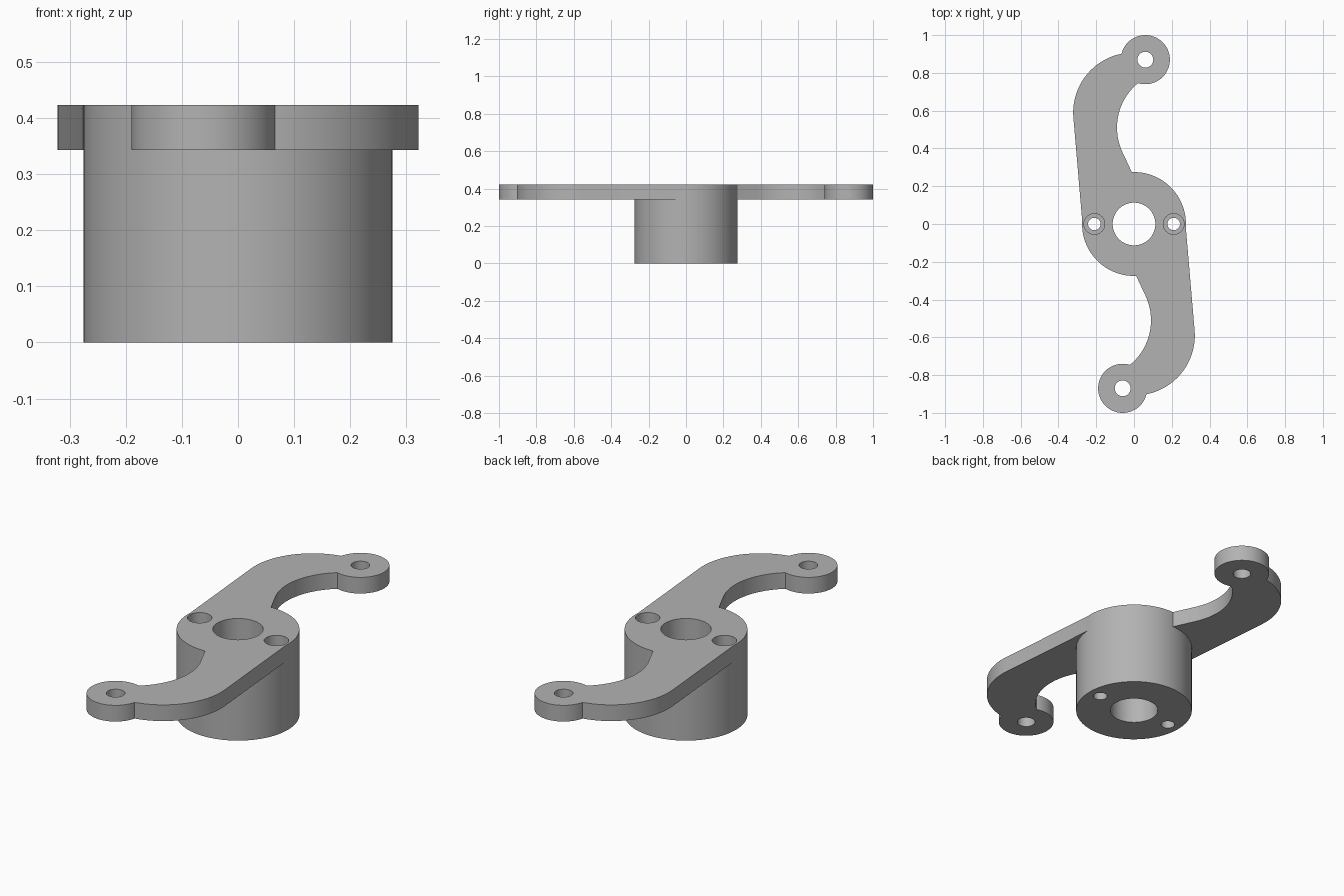
import bpy, bmesh
from math import cos, sin, radians

TOP, ARM_BOTTOM = 0.423, 0.343

cube = bpy.data.objects.get("Cube")
if cube:
    bpy.data.objects.remove(cube, do_unlink=True)

grey = bpy.data.materials.new("plain grey")
grey.use_nodes = True
colour = (0.45, 0.45, 0.45, 1)
grey.diffuse_color = colour
grey.node_tree.nodes["Principled BSDF"].inputs["Base Color"].default_value = colour


def arc(cx, cy, r, start, end, steps):
    """Points along an arc, angles in degrees."""
    angles = [radians(start + (end - start) * i / steps) for i in range(steps + 1)]
    return [(cx + r * cos(a), cy + r * sin(a)) for a in angles]


def prism(name, outline, z0, z1):
    """Extrude a flat outline from z0 to z1."""
    bm = bmesh.new()
    face = bm.faces.new([bm.verts.new((x, y, z0)) for x, y in outline])
    grown = bmesh.ops.extrude_face_region(bm, geom=[face])["geom"]
    raised = [v for v in grown if isinstance(v, bmesh.types.BMVert)]
    bmesh.ops.translate(bm, verts=raised, vec=(0, 0, z1 - z0))
    bmesh.ops.recalc_face_normals(bm, faces=bm.faces)
    mesh = bpy.data.meshes.new(name)
    bm.to_mesh(mesh)
    bm.free()
    mesh.materials.append(grey)
    obj = bpy.data.objects.new(name, mesh)
    bpy.context.collection.objects.link(obj)
    return obj


def disc(name, x, y, r, z0, z1, sides=64):
    return prism(name, arc(x, y, r, 0, 360, sides)[:-1], z0, z1)


def combine(target, tool, operation):
    """Apply a boolean and discard the tool."""
    tool.hide_render = True
    mod = target.modifiers.new(operation.lower(), "BOOLEAN")
    mod.operation, mod.solver, mod.object = operation, "EXACT", tool
    bpy.context.view_layer.objects.active = target
    bpy.ops.object.modifier_apply(modifier=mod.name)
    bpy.data.objects.remove(tool, do_unlink=True)


# Hub
bracket = disc("hub_with_arms", 0, 0, 0.275, 0, TOP, 96)

# Curved arm outline: straight flank, outer bend, inner bend, root inside the hub
arm = [(-0.271, -0.02)]
arm += arc(-0.005, 0.59, 0.317, 185, 95, 24)
arm += arc(0.215, 0.51, 0.305, 120, 205, 24)
arm += [(0.0, 0.25)]

# Two arms, each with a round end, turned half a circle apart
for s in (1, -1):
    combine(bracket, prism("arm", [(s * x, s * y) for x, y in arm], ARM_BOTTOM, TOP), "UNION")
    combine(bracket, disc("arm_end", s * 0.06, s * 0.87, 0.13, ARM_BOTTOM, TOP), "UNION")

# Shaft bore
combine(bracket, disc("shaft_bore", 0, 0, 0.113, -0.1, 0.6), "DIFFERENCE")

# Arm end holes and counterbored screw holes
for s in (1, -1):
    combine(bracket, disc("end_hole", s * 0.06, s * 0.87, 0.042, 0.2, 0.6, 40), "DIFFERENCE")
    combine(bracket, disc("screw_hole", s * 0.21, 0, 0.033, -0.1, 0.6, 40), "DIFFERENCE")
    combine(bracket, disc("counterbore", s * 0.21, 0, 0.055, 0.23, 0.6, 40), "DIFFERENCE")

# Smooth walls with crisp rims
bpy.ops.object.select_all(action="DESELECT")
bracket.select_set(True)
bpy.context.view_layer.objects.active = bracket
bpy.ops.object.shade_smooth_by_angle(angle=radians(30))
